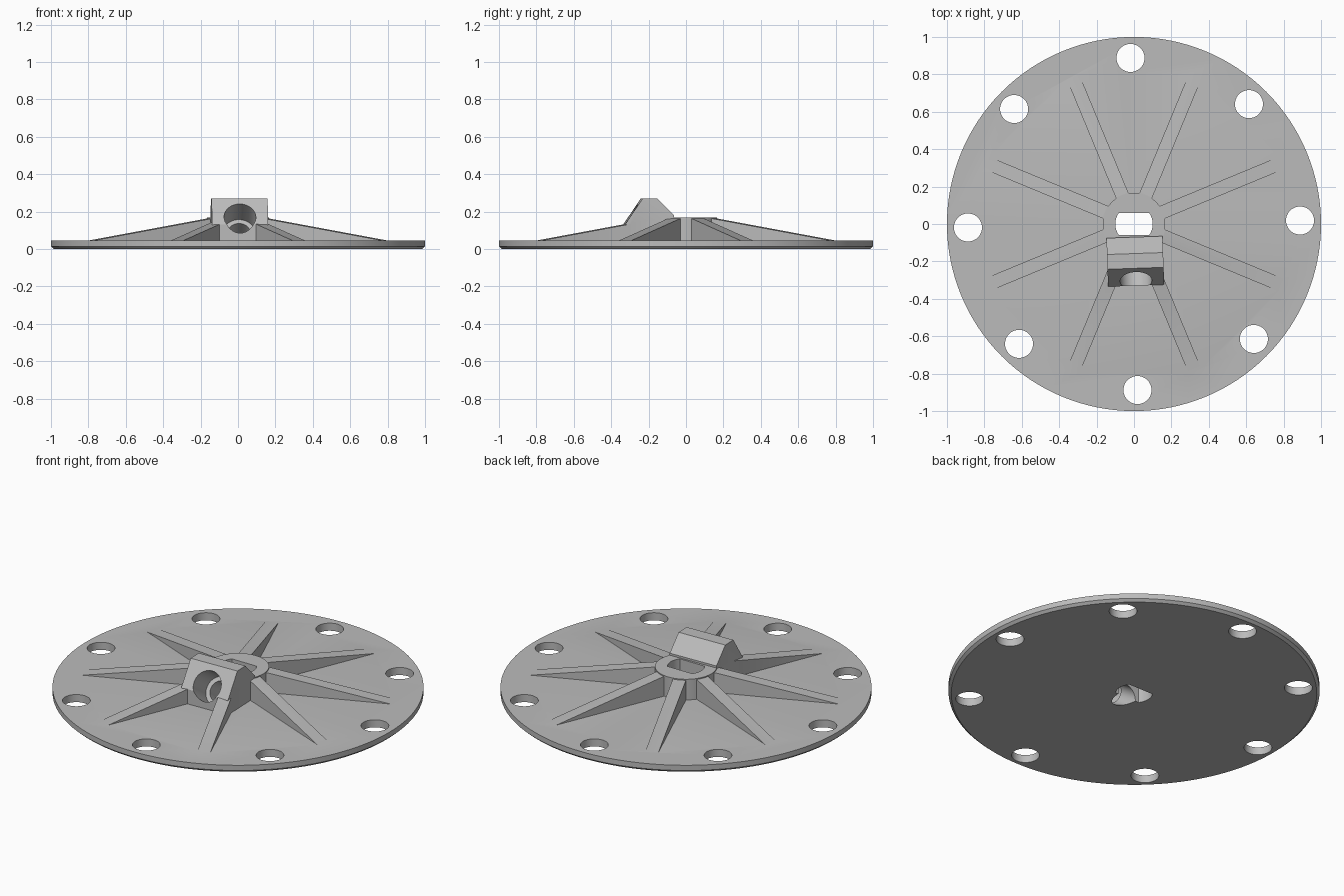
import bpy, bmesh, math
from mathutils import Matrix, Vector

if "Cube" in bpy.data.objects:
    bpy.data.objects.remove(bpy.data.objects["Cube"])

gray = bpy.data.materials.new("matte gray")
gray.diffuse_color = (0.5, 0.5, 0.5, 1)
gray.use_nodes = True
gray.node_tree.nodes["Principled BSDF"].inputs["Base Color"].default_value = gray.diffuse_color


def make_object(name, bm):
    bmesh.ops.recalc_face_normals(bm, faces=bm.faces)
    mesh = bpy.data.meshes.new(name)
    bm.to_mesh(mesh)
    bm.free()
    obj = bpy.data.objects.new(name, mesh)
    bpy.context.collection.objects.link(obj)
    mesh.materials.append(gray)
    return obj


def prism(name, outline, vector, matrix=Matrix()):
    """Extrude a closed outline of 3D points along a vector."""
    bm = bmesh.new()
    face = bm.faces.new([bm.verts.new(p) for p in outline])
    new = bmesh.ops.extrude_face_region(bm, geom=[face])["geom"]
    bmesh.ops.translate(bm, vec=vector,
                        verts=[g for g in new if isinstance(g, bmesh.types.BMVert)])
    bmesh.ops.transform(bm, matrix=matrix, verts=bm.verts)
    return make_object(name, bm)


def circle(radius, z, sides):
    return [(radius * math.cos(math.tau * i / sides),
             radius * math.sin(math.tau * i / sides), z) for i in range(sides)]


def turn(degrees):
    return Matrix.Rotation(math.radians(degrees), 4, 'Z')


def combine(body, others, operation):
    """Apply booleans to the body one after another, then drop the tools."""
    for other in others:
        mod = body.modifiers.new("combine", 'BOOLEAN')
        mod.operation = operation
        mod.solver = 'EXACT'
        mod.object = other
    bpy.context.view_layer.update()
    graph = bpy.context.evaluated_depsgraph_get()
    mesh = bpy.data.meshes.new_from_object(body.evaluated_get(graph))
    body.modifiers.clear()
    body.data = mesh
    for other in others:
        bpy.data.objects.remove(other)


# Round base plate with a chamfered lower rim
bm = bmesh.new()
rings = [[bm.verts.new(p) for p in circle(r, z, 128)]
         for r, z in ((0.985, 0), (1, 0.014), (1, 0.045))]
bm.faces.new(rings[0])
bm.faces.new(rings[-1])
for low, high in zip(rings, rings[1:]):
    for i in range(128):
        j = (i + 1) % 128
        bm.faces.new((low[i], low[j], high[j], high[i]))
plate = make_object("flange_plate", bm)

# Central hub
parts = [prism("hub", circle(0.167, 0.02, 64), (0, 0, 0.148))]

# Eight tapering ribs
rib = [(0.13, 0.02), (0.13, 0.162), (0.17, 0.162), (0.88, 0.04), (0.88, 0.02)]
for k in range(8):
    parts.append(prism("rib", [(r, -0.036, z) for r, z in rib], (0, 0.072, 0),
                       turn(22.5 + 45 * k)))

# Angled socket block
block = [(-0.33, 0.02), (-0.33, 0.132), (-0.237, 0.27),
         (-0.158, 0.27), (-0.07, 0.18), (-0.07, 0.02)]
parts.append(prism("socket_block", [(-0.15, y, z) for y, z in block], (0.3, 0, 0),
                   turn(2)))
combine(plate, parts, 'UNION')

# Bolt holes around the rim
cutters = [prism("bolt_hole", circle(0.075, -0.1, 48), (0, 0, 0.3),
                 turn(1.2 + 45 * k) @ Matrix.Translation((0.888, 0, 0)))
           for k in range(8)]

# Double-flat hole through the hub
flat = math.asin(0.58)
slot = []
for start in (-flat, math.pi - flat):
    for i in range(13):
        a = start + 2 * flat * i / 12
        slot.append((0.1 * math.cos(a), 0.1 * math.sin(a), -0.1))
cutters.append(prism("hub_slot", slot, (0, 0, 0.5)))

# Stepped bore running down from the sloped face to the hub hole
axis = Vector((0, 0.83, -0.557)).normalized()
aim = (turn(2) @ Matrix.Translation((0, -0.304, 0.17))
       @ axis.to_track_quat('Z', 'Y').to_matrix().to_4x4())
cutters.append(prism("wide_bore", circle(0.085, -0.15, 48), (0, 0, 0.30), aim))
cutters.append(prism("narrow_bore", circle(0.06, 0.1, 48), (0, 0, 0.33), aim))
combine(plate, cutters, 'DIFFERENCE')

# Smooth the round walls and keep the hard edges
bpy.context.view_layer.objects.active = plate
plate.select_set(True)
bpy.ops.object.shade_smooth_by_angle(angle=math.radians(25))
